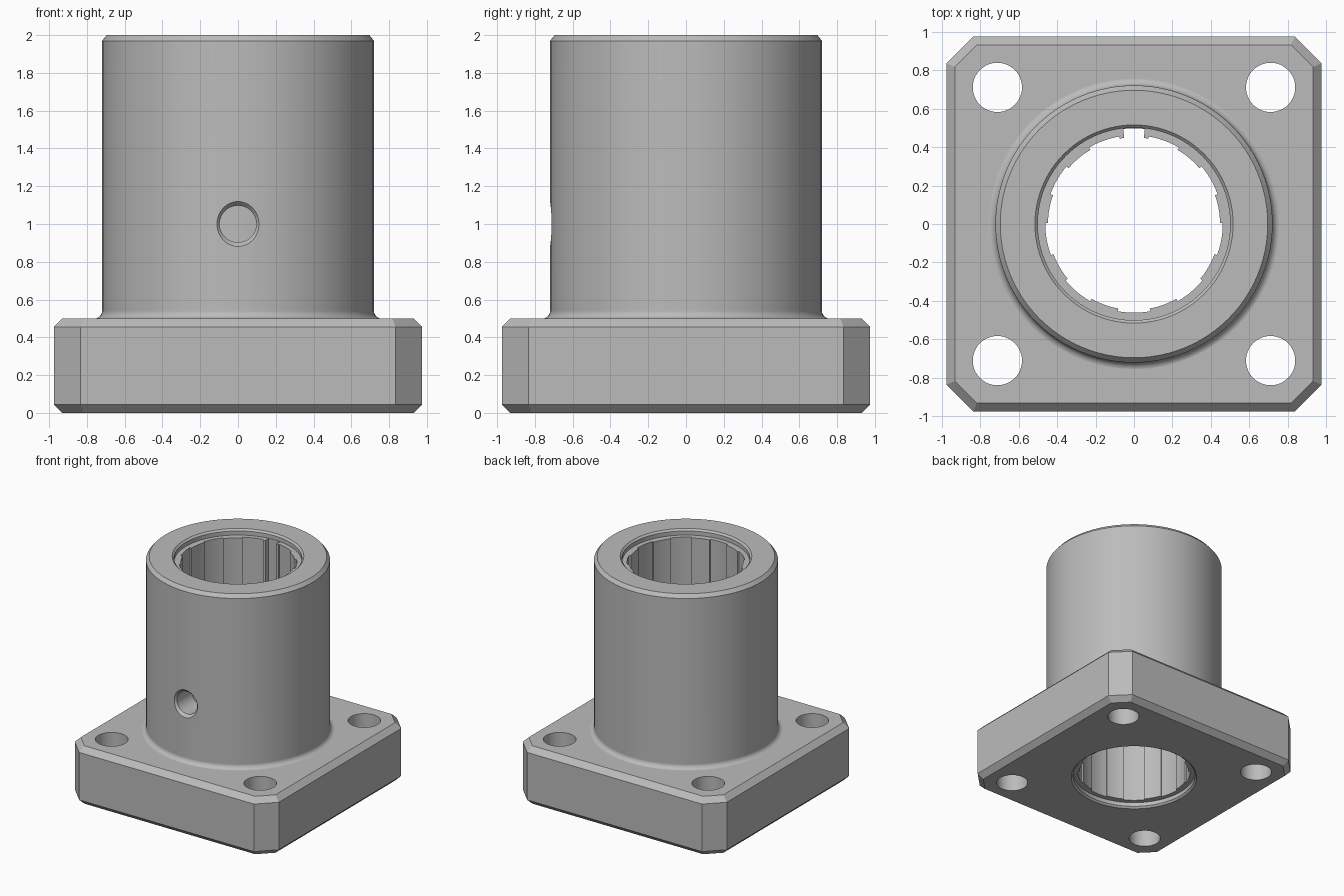
import bpy, bmesh, math
from math import sin, cos, pi, radians
from mathutils import Matrix

cube = bpy.data.objects.get("Cube")
if cube:
    bpy.data.objects.remove(cube, do_unlink=True)

steel = bpy.data.materials.new("steel grey")
steel.use_nodes = True
GREY = (0.5, 0.5, 0.5, 1)
steel.diffuse_color = GREY
steel.node_tree.nodes["Principled BSDF"].inputs["Base Color"].default_value = GREY


def finish(bm, name):
    bmesh.ops.recalc_face_normals(bm, faces=bm.faces)
    mesh = bpy.data.meshes.new(name)
    bm.to_mesh(mesh)
    bm.free()
    mesh.materials.append(steel)
    ob = bpy.data.objects.new(name, mesh)
    bpy.context.collection.objects.link(ob)
    return ob


def loft(name, rings, closed=False):
    """Skin equal-length rings; cap the ends, or join last to first."""
    bm = bmesh.new()
    loops = [[bm.verts.new(p) for p in ring] for ring in rings]
    pairs = list(zip(loops, loops[1:]))
    if closed:
        pairs.append((loops[-1], loops[0]))
    else:
        bm.faces.new(loops[0])
        bm.faces.new(loops[-1])
    n = len(loops[0])
    for a, b in pairs:
        for i in range(n):
            j = (i + 1) % n
            bm.faces.new((a[i], a[j], b[j], b[i]))
    return finish(bm, name)


def circle(r, z, n):
    return [(r * cos(2 * pi * i / n), r * sin(2 * pi * i / n), z) for i in range(n)]


def turned(name, profile, n=96):
    return loft(name, [circle(r, z, n) for r, z in profile])


def activate(ob):
    bpy.ops.object.select_all(action='DESELECT')
    ob.select_set(True)
    bpy.context.view_layer.objects.active = ob


def combine(target, other, operation):
    activate(target)
    mod = target.modifiers.new("boolean", 'BOOLEAN')
    mod.operation, mod.solver, mod.object = operation, 'EXACT', other
    bpy.ops.object.modifier_apply(modifier=mod.name)
    bpy.data.objects.remove(other, do_unlink=True)


def smooth(ob):
    activate(ob)
    bpy.ops.object.shade_smooth_by_angle(angle=radians(30))
    mod = ob.modifiers.new("weighted normals", 'WEIGHTED_NORMAL')
    mod.keep_sharp = True


# Square flange with cut corners and chamfered rims
def flange_ring(inset, z):
    h = 0.975 - inset
    c = 1.81 - inset * math.sqrt(2) - h
    return [(h, -c, z), (h, c, z), (c, h, z), (-c, h, z),
            (-h, c, z), (-h, -c, z), (-c, -h, z), (c, -h, z)]


CH = 0.045
body = loft("flanged_sleeve", [flange_ring(CH, 0), flange_ring(0, CH),
                               flange_ring(0, 0.5 - CH), flange_ring(CH, 0.5)])

# Sleeve with a small fillet at its foot and a chamfered top
R, F = 0.72, 0.04
fillet = [(R + F - F * sin(a), 0.4995 + F - F * cos(a))
          for a in (i * pi / 12 for i in range(7))]
sleeve = turned("sleeve", [(R + F, 0.2)] + fillet + [(R, 1.97), (R - 0.025, 2)])
combine(body, sleeve, 'UNION')

# Main bore, chamfered at both mouths
B = 0.50
bore = turned("bore_cutter", [(B + 0.035, -0.02), (B, 0.015), (B, 1.985), (B + 0.035, 2.02)])
combine(body, bore, 'DIFFERENCE')

# Four bolt holes
for sx in (-1, 1):
    for sy in (-1, 1):
        hole = turned("bolt_cutter", [(0.128, -0.1), (0.128, 0.6)], 48)
        hole.data.transform(Matrix.Translation((0.71 * sx, 0.71 * sy, 0)))
        combine(body, hole, 'DIFFERENCE')

# Countersunk oil hole in the front
oil = turned("oil_cutter", [(0.097, 0.4), (0.097, 0.695), (0.137, 0.74)], 48)
oil.data.transform(Matrix.Translation((0, 0, 1)) @ Matrix.Rotation(pi / 2, 4, 'X'))
combine(body, oil, 'DIFFERENCE')
smooth(body)

# Inner liner: nine raised strips, one split by a deep slot at the back
outline = []
for k in range(9):
    mid = 90 + 40 * k
    spans = [(-9.5, 9.5, 0.447), (9.5, 30.5, 0.461)]
    if k == 0:
        spans = [(-9.5, -6.5, 0.45), (-6.5, 6.5, 0.497), (6.5, 9.5, 0.45), spans[1]]
    for start, end, r in spans:
        steps = max(1, round((end - start) / 3))
        for i in range(steps + 1):
            outline.append((radians(mid + start + (end - start) * i / steps), r))


def liner_ring(z, outer=None):
    return [((outer or r) * cos(a), (outer or r) * sin(a), z) for a, r in outline]


LOW, HIGH, OUT = 0.05, 1.95, 0.502
liner = loft("inner_liner", [liner_ring(LOW), liner_ring(HIGH),
                             liner_ring(HIGH, OUT), liner_ring(LOW, OUT)], closed=True)
bm = bmesh.new()
bm.from_mesh(liner.data)
bmesh.ops.remove_doubles(bm, verts=bm.verts, dist=0.0001)
bmesh.ops.recalc_face_normals(bm, faces=bm.faces)
bm.to_mesh(liner.data)
bm.free()
smooth(liner)
